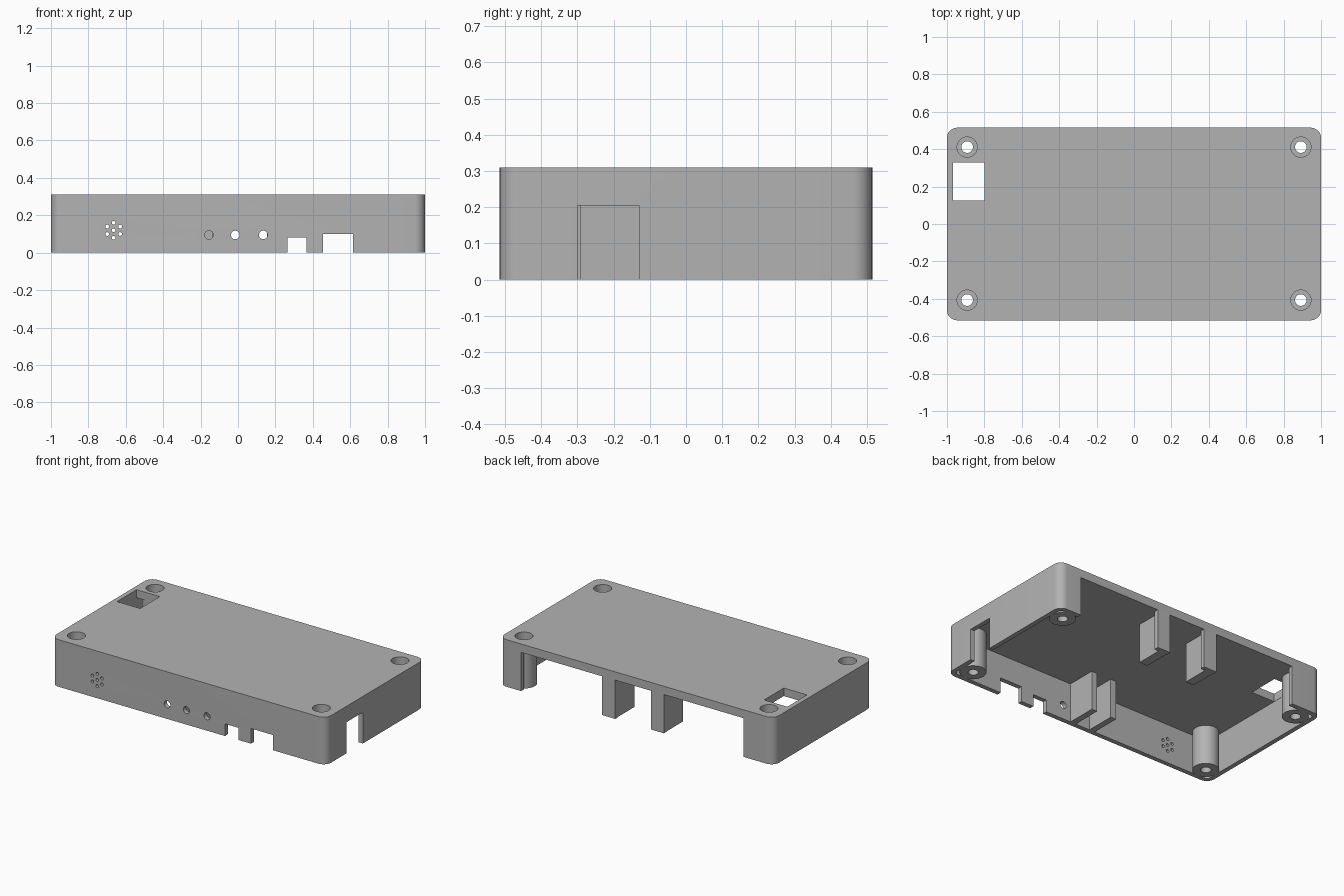
import bpy, bmesh, math

cube = bpy.data.objects.get("Cube")
if cube:
    bpy.data.objects.remove(cube)

W, D, H = 1.0, 0.515, 0.31      # half width, half depth, height
WALL, ROOF = 0.03, 0.257        # wall thickness, ceiling height

grey = bpy.data.materials.new("plain_grey")
grey.use_nodes = True
colour = (0.45, 0.45, 0.45, 1)
grey.diffuse_color = colour
grey.node_tree.nodes["Principled BSDF"].inputs["Base Color"].default_value = colour


def prism(name, outline, z0, z1):
    """Extrude a flat outline from z0 to z1."""
    bm = bmesh.new()
    face = bm.faces.new([bm.verts.new((x, y, z0)) for x, y in outline])
    ext = bmesh.ops.extrude_face_region(bm, geom=[face], use_keep_orig=True)
    verts = [g for g in ext["geom"] if isinstance(g, bmesh.types.BMVert)]
    bmesh.ops.translate(bm, verts=verts, vec=(0, 0, z1 - z0))
    bmesh.ops.recalc_face_normals(bm, faces=bm.faces)
    mesh = bpy.data.meshes.new(name)
    bm.to_mesh(mesh)
    bm.free()
    mesh.materials.append(grey)
    obj = bpy.data.objects.new(name, mesh)
    bpy.context.collection.objects.link(obj)
    return obj


def box(name, x0, x1, y0, y1, z0, z1):
    return prism(name, [(x0, y0), (x1, y0), (x1, y1), (x0, y1)], z0, z1)


def circle(cx, cy, r, n=32):
    return [(cx + r * math.cos(i * math.tau / n), cy + r * math.sin(i * math.tau / n))
            for i in range(n)]


def rounded(hx, hy, r, n=8):
    pts = []
    for k, (sx, sy) in enumerate([(1, 1), (-1, 1), (-1, -1), (1, -1)]):
        for i in range(n + 1):
            a = (k + i / n) * math.pi / 2
            pts.append((sx * (hx - r) + r * math.cos(a), sy * (hy - r) + r * math.sin(a)))
    return pts


def combine(target, tool, operation="DIFFERENCE"):
    """Apply a boolean and remove the tool."""
    mod = target.modifiers.new("boolean", "BOOLEAN")
    mod.operation, mod.object, mod.solver = operation, tool, "EXACT"
    bpy.context.view_layer.update()
    bpy.context.view_layer.objects.active = target
    bpy.ops.object.modifier_apply(modifier=mod.name)
    bpy.data.objects.remove(tool)


def front_hole(x, z, r):
    """Round hole through the front wall."""
    tool = prism("hole_cutter", circle(0, 0, r, 24), -0.05, 0.05)
    tool.rotation_euler.x = math.pi / 2
    tool.location = (x, -D + WALL / 2, z)
    combine(case, tool)


# Open-bottomed shell
case = prism("case_shell", rounded(W, D, 0.055), 0, H)
combine(case, prism("cavity", rounded(W - WALL, D - WALL, 0.025), -0.1, ROOF))

# Openings in the back wall, leaving two narrow posts
for x0, x1 in [(0.25, 0.84), (-0.105, 0.155), (-0.78, -0.2)]:
    combine(case, box("back_opening", x0, x1, D - 0.06, D + 0.1, -0.1, ROOF - 0.002))

# Connector notches in the front wall and the side wall
for x0, x1, top in [(0.265, 0.365, 0.08), (0.455, 0.615, 0.1)]:
    combine(case, box("front_notch", x0, x1, -D - 0.1, -D + 0.06, -0.1, top))
combine(case, box("side_notch", W - 0.06, W + 0.1, -0.3, -0.13, -0.1, 0.205))

# Rectangular window in the roof
combine(case, box("roof_window", -0.969, -0.8, 0.125, 0.33, 0.2, 0.4))

# Screw bosses with counterbored holes
for x in (-0.892, 0.892):
    for y in (-0.407, 0.411):
        combine(case, prism("boss", circle(x, y, 0.079), 0, 0.29), "UNION")
        combine(case, prism("screw_hole", circle(x, y, 0.031), -0.1, 0.4))
        combine(case, prism("counterbore", circle(x, y, 0.054), 0.255, 0.4))

# Indicator holes and sound holes in the front wall
for x in (-0.155, -0.015, 0.135):
    front_hole(x, 0.095, 0.023)
front_hole(-0.665, 0.12, 0.01)
for k in range(6):
    a = math.radians(30 + 60 * k)
    front_hole(-0.665 + 0.04 * math.cos(a), 0.12 + 0.04 * math.sin(a), 0.01)

# Ribs behind the back posts and between the indicator holes
parts = [case]
for i, x in enumerate((0.158, -0.197)):
    parts.append(box(f"back_rib_{i + 1}", x, x + 0.06, 0.31, D - 0.01, 0, ROOF + 0.01))
for i, x in enumerate((0.06, -0.085)):
    parts.append(box(f"front_rib_{i + 1}", x - 0.02, x + 0.02, -D + 0.01, -0.29, 0, ROOF + 0.01))

# Smooth the curved walls, keep the edges crisp
bpy.context.view_layer.update()
bpy.ops.object.select_all(action="DESELECT")
for part in parts:
    part.select_set(True)
bpy.context.view_layer.objects.active = case
bpy.ops.object.shade_smooth_by_angle(angle=math.radians(30))
